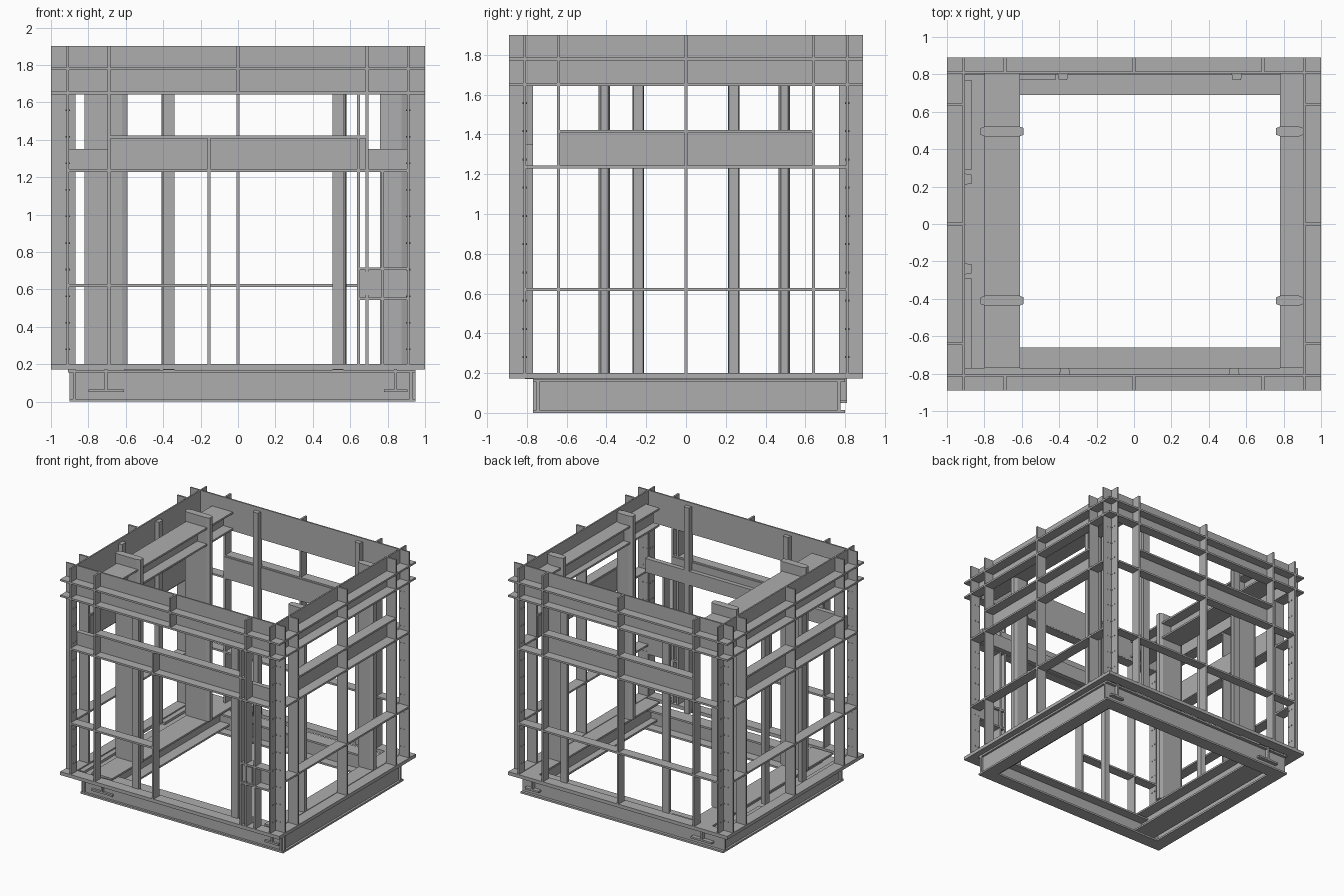
import bpy, bmesh, math
from mathutils import Matrix

cube = bpy.data.objects.get("Cube")
if cube:
    bpy.data.objects.remove(cube, do_unlink=True)

steel = bpy.data.materials.new("steel grey")
steel.use_nodes = True
GREY = (0.42, 0.42, 0.42, 1)
steel.diffuse_color = GREY
steel.node_tree.nodes["Principled BSDF"].inputs["Base Color"].default_value = GREY

OX, OY = 1.0, 0.89      # outer edge of the flanges
WX, WY = 0.91, 0.81     # wall planes
T = 0.015               # plate thickness
TOP = 1.9


def finish(name, bm):
    mesh = bpy.data.meshes.new(name)
    bmesh.ops.recalc_face_normals(bm, faces=bm.faces)
    bm.to_mesh(mesh)
    bm.free()
    mesh.materials.append(steel)
    obj = bpy.data.objects.new(name, mesh)
    bpy.context.scene.collection.objects.link(obj)
    return obj


def add_box(bm, x, y, z):
    """Box between pairs of limits."""
    size = Matrix.Diagonal((x[1] - x[0], y[1] - y[0], z[1] - z[0], 1))
    mid = Matrix.Translation((sum(x) / 2, sum(y) / 2, sum(z) / 2))
    bmesh.ops.create_cube(bm, size=1, matrix=mid @ size)


def boxes(name, items):
    bm = bmesh.new()
    for item in items:
        add_box(bm, *item)
    return finish(name, bm)


def prism(name, outline, z0, z1):
    bm = bmesh.new()
    face = bm.faces.new([bm.verts.new((x, y, z0)) for x, y in outline])
    top = bmesh.ops.extrude_face_region(bm, geom=[face])["geom"]
    verts = [v for v in top if isinstance(v, bmesh.types.BMVert)]
    bmesh.ops.translate(bm, verts=verts, vec=(0, 0, z1 - z0))
    return finish(name, bm)


def around(c, t=T):
    return (c - t / 2, c + t / 2)


def outward(side, wall, outer):
    return tuple(sorted((side * wall, side * outer)))


def ring(x0, x1, y0, y1, w, z):
    """Four plates forming a flat rectangular ring of width w."""
    return [((x0, x1), (y0, y0 + w), z), ((x0, x1), (y1 - w, y1), z),
            ((x0, x0 + w), (y0 + w, y1 - w), z), ((x1 - w, x1), (y0 + w, y1 - w), z)]


# Base channels and the sill plate above them
base = ring(-0.9, 0.95, -0.77, 0.8, 0.11, (0, T))
base += ring(-0.9, 0.95, -0.77, 0.8, 0.11, (0.155, 0.17))
base += [((-0.9, 0.95), around(0.77), (0, 0.17)), ((-0.9, 0.95), around(-0.745), (0, 0.17)),
         (around(-0.875), (-0.77, 0.77), (0, 0.17)), (around(0.925), (-0.77, 0.77), (0, 0.17))]
boxes("base_channels", base)
boxes("sill_plate", ring(-OX, OX, -OY, OY, 0.09, (0.172, 0.2)))

# Top fascia with two projecting flanges; the webs cross at the corners
fascia = []
for s in (-1, 1):
    fascia.append(((-OX, OX), around(s * WY, 0.012), (1.65, TOP)))
    fascia.append((around(s * WX, 0.012), (-OY, OY), (1.65, TOP)))
boxes("fascia_webs", fascia)
for i, z in enumerate((1.65, 1.78)):
    boxes(f"fascia_flange_{i + 1}", ring(-OX, OX, -OY, OY, 0.085, around(z)))

# Corner posts made of crossing plates, with bolts
corner, bolts = [], bmesh.new()
for sx in (-1, 1):
    for sy in (-1, 1):
        corner.append((outward(sx, WX, OX), around(sy * WY, 0.012), (0.2, 1.65)))
        corner.append((around(sx * WX, 0.012), outward(sy, WY, OY), (0.2, 1.65)))
        for k in range(10):
            for d in (0.012, 0.045):
                z = 0.28 + 0.142 * k
                pos = Matrix.Translation((sx * (WX + d), sy * WY, z))
                turn = Matrix.Rotation(math.pi / 2, 4, "X")
                bmesh.ops.create_cone(bolts, cap_ends=True, segments=6, radius1=0.005,
                                      radius2=0.005, depth=0.022, matrix=pos @ turn)
                pos = Matrix.Translation((sx * WX, sy * (WY + d), z))
                turn = Matrix.Rotation(math.pi / 2, 4, "Y")
                bmesh.ops.create_cone(bolts, cap_ends=True, segments=6, radius1=0.005,
                                      radius2=0.005, depth=0.022, matrix=pos @ turn)
boxes("corner_posts", corner)
finish("corner_bolts", bolts)

# Vertical wall fins
front, back = outward(-1, WY, OY), outward(1, WY, OY)
boxes("front_fins", [(around(x), front, (0.2, TOP)) for x in (-0.69, 0.69)]
      + [(around(0), front, (1.65, TOP)), (around(-0.155), front, (0.2, 1.41)),
         (around(0.645), front, (0.2, 1.65)), (around(0.772), front, (0.2, 1.235))])
boxes("back_fins", [(around(x), back, (0.2, TOP)) for x in (-0.69, 0, 0.69)])

# Horizontal rails and the panel band, leaving the front doorway open
boxes("front_rails", [((-WX, -0.155), front, around(0.62)), ((-WX, WX), front, around(1.235)),
                      ((-0.69, 0.69), front, around(1.415))])
boxes("back_rails", [((-WX, WX), back, around(0.62)), ((-WX, WX), back, around(1.235)),
                     ((-0.69, 0.69), back, around(1.415))])
for s, name in ((-1, "front"), (1, "back")):
    boxes(name + "_panel", [((-0.69, 0.69), around(s * WY, 0.012), (1.235, 1.41))])
for s, name in ((-1, "right"), (1, "left")):
    depth = outward(s, WX, OX)
    boxes(name + "_fins", [(depth, around(y), (0.2, TOP)) for y in (-0.64, 0, 0.64)])
    boxes(name + "_rails", [(depth, (-WY, WY), around(0.62)), (depth, (-WY, WY), around(1.235)),
                            (depth, (-0.64, 0.64), around(1.415))])
    boxes(name + "_panel", [(around(s * WX, 0.012), (-0.64, 0.64), (1.235, 1.41))])

# Inner front header
boxes("front_header", [((-WX, WX), (-WY, -0.77), (1.235, 1.35))])

# Tapered inner posts against the walls
for name, x, s, z0 in (("front_post_right", -0.37, -1, 0.17), ("front_post_left", 0.535, -1, 0.17),
                       ("back_post_right", -0.38, 1, 0.2), ("back_post_left", 0.55, 1, 0.2)):
    prism(name, [(x - 0.03, s * WY), (x + 0.03, s * WY),
                 (x + 0.022, s * 0.77), (x - 0.022, s * 0.77)], z0, 1.87)
for i, y in enumerate((-0.24, 0.24)):
    prism(f"right_post_{i + 1}", [(-WX, y - 0.03), (-WX, y + 0.03),
                                  (-0.87, y + 0.025), (-0.87, y - 0.025)], 0.2, 1.87)

# Short ledges inside the walls
boxes("inner_ledges", [((-WX, -0.87), (0.29, 0.77), (0.155, 0.19)),
                       ((-WX, -0.87), (-0.77, -0.29), (0.155, 0.19)),
                       ((-0.61, -0.42), (0.77, WY), (0.155, 0.19))])

# Big inner beams on both sides, and their columns
for name, x0, x1 in (("right", -0.8, -0.61), ("left", 0.78, 0.905)):
    run = (-0.77, WY)
    for level, z0, z1 in (("top", 1.65, 1.8), ("bottom", 0.05, 0.2)):
        boxes(f"{name}_{level}_beam", [((x0, x1), run, (z0, z0 + T)), ((x0, x1), run, (z1 - T, z1)),
                                       (around((x0 + x1) / 2), run, (z0, z1))])
    a, b = (x0 - 0.02, x1 + 0.02) if x0 < 0 else (x0 - 0.02, x1)
    for i, y in enumerate((-0.41, 0.495)):
        prism(f"{name}_column_{i + 1}",
              [(a, y - 0.018), (a + 0.03, y - 0.029), (b - 0.03, y - 0.029), (b, y - 0.018),
               (b, y + 0.018), (b - 0.03, y + 0.029), (a + 0.03, y + 0.029), (a, y + 0.018)],
              0.2, 1.88)

# Control box beside the doorway, with its supporting plates
boxes("control_box", [((0.645, 0.772), (-0.875, -0.83), (0.55, 0.71))])
boxes("control_box_cover", [((0.67, 0.745), (-0.883, -0.875), (0.57, 0.695))])
boxes("control_box_plates", [((0.645, WX), front, around(z)) for z in (0.55, 0.71)]
      + [((0.772, WX), around(-WY, 0.012), (0.55, 0.71))])
